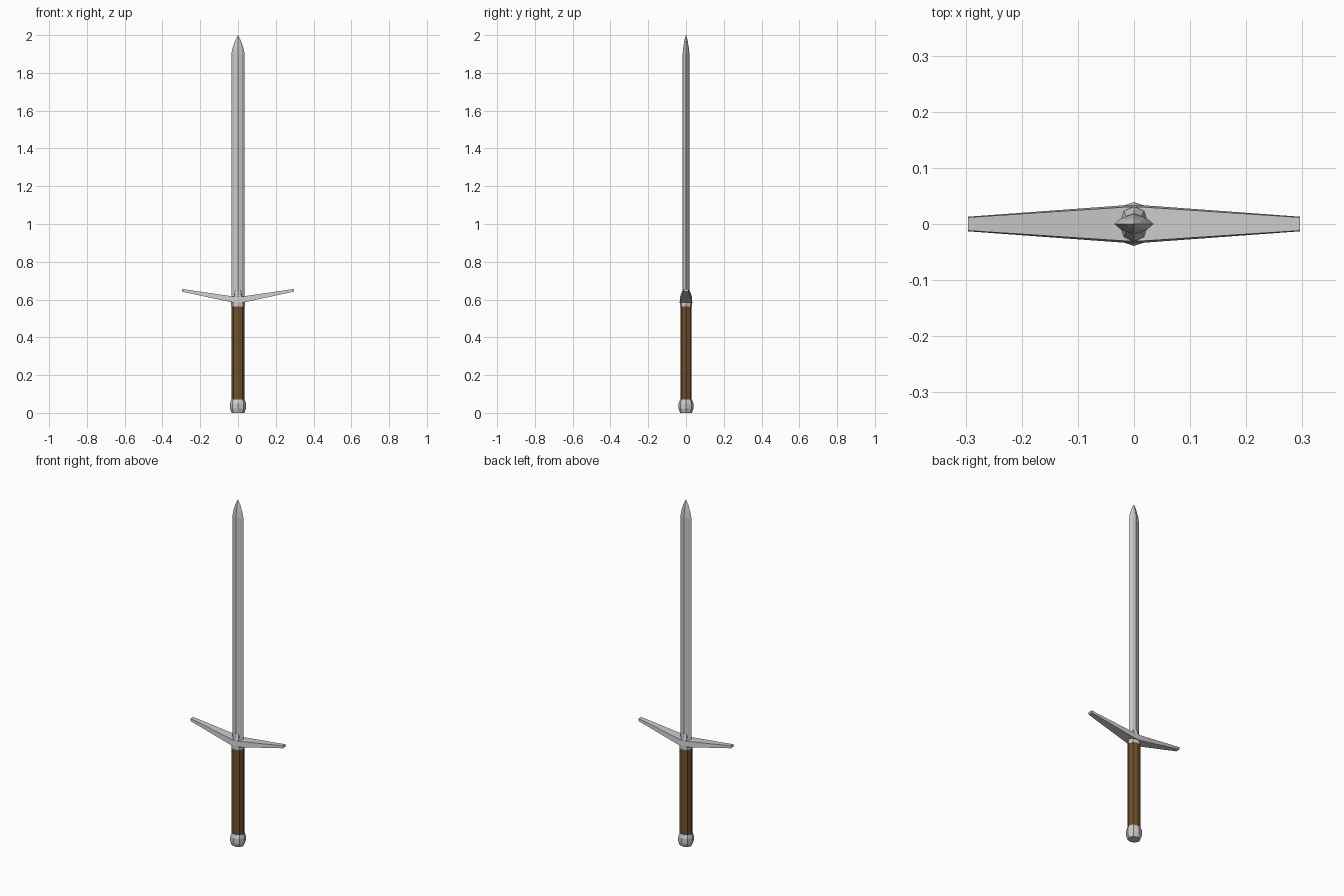
import bpy, bmesh

if "Cube" in bpy.data.objects:
    bpy.data.objects.remove(bpy.data.objects["Cube"])


def loft(name, sections, color=None):
    """Skin a list of rings (equal point counts) and cap both ends."""
    bm = bmesh.new()
    rings = [[bm.verts.new(p) for p in ring] for ring in sections]
    n = len(rings[0])
    for a, b in zip(rings, rings[1:]):
        for i in range(n):
            j = (i + 1) % n
            bm.faces.new((a[i], a[j], b[j], b[i]))
    bm.faces.new(rings[0][::-1])
    bm.faces.new(rings[-1])
    bmesh.ops.remove_doubles(bm, verts=bm.verts, dist=1e-5)
    bmesh.ops.recalc_face_normals(bm, faces=bm.faces)
    me = bpy.data.meshes.new(name)
    bm.to_mesh(me)
    bm.free()
    ob = bpy.data.objects.new(name, me)
    bpy.context.collection.objects.link(ob)
    if color:
        mat = bpy.data.materials.new(name)
        mat.diffuse_color = color
        mat.use_nodes = True
        mat.node_tree.nodes["Principled BSDF"].inputs["Base Color"].default_value = mat.diffuse_color
        me.materials.append(mat)
    return ob


def oval(z, rx, ry, kx=0.7, ky=0.75):
    """Eight-sided ring with corners on the axes."""
    pts = [(1, 0), (kx, ky), (0, 1), (-kx, ky), (-1, 0), (-kx, -ky), (0, -1), (kx, -ky)]
    return [(x * rx, y * ry, z) for x, y in pts]


# Blade: flattened eight-sided section with a pointed tip
loft("blade", [oval(z, rx, ry, 0.62, 0.62) for z, rx, ry in (
    (0.59, 0.035, 0.018), (1.9, 0.035, 0.018), (1.935, 0.028, 0.0145),
    (1.97, 0.016, 0.009), (2.0, 0.0005, 0.0005))])

# Collar around the blade root
loft("blade_collar", [oval(z, rx, ry) for z, rx, ry in (
    (0.59, 0.03, 0.032), (0.618, 0.025, 0.031), (0.648, 0.02, 0.019))])

# Crossguard: arms rise and taper outward; (x, bottom, top, half depth)
half = [(0.022, 0.581, 0.616, 0.033), (0.296, 0.640, 0.656, 0.013)]
stations = [(-x, b, t, d) for x, b, t, d in half[::-1]] + [(0, 0.579, 0.613, 0.034)] + half
loft("crossguard", [[(x, -d, b + 0.002), (x, d, b + 0.002),
                     (x, d * 0.9, t), (x, -d * 0.9, t)] for x, b, t, d in stations])

# Ferrule under the guard
loft("ferrule", [oval(z, rx, ry) for z, rx, ry in (
    (0.562, 0.036, 0.031), (0.59, 0.036, 0.032))])

# Wooden grip
loft("grip", [oval(z, 0.035, 0.030) for z in (0.06, 0.565)], (0.16, 0.08, 0.025, 1))

# Faceted pommel
loft("pommel", [oval(z, rx, ry) for z, rx, ry in (
    (0.0, 0.034, 0.031), (0.022, 0.042, 0.039),
    (0.05, 0.042, 0.039), (0.07, 0.036, 0.032))])
